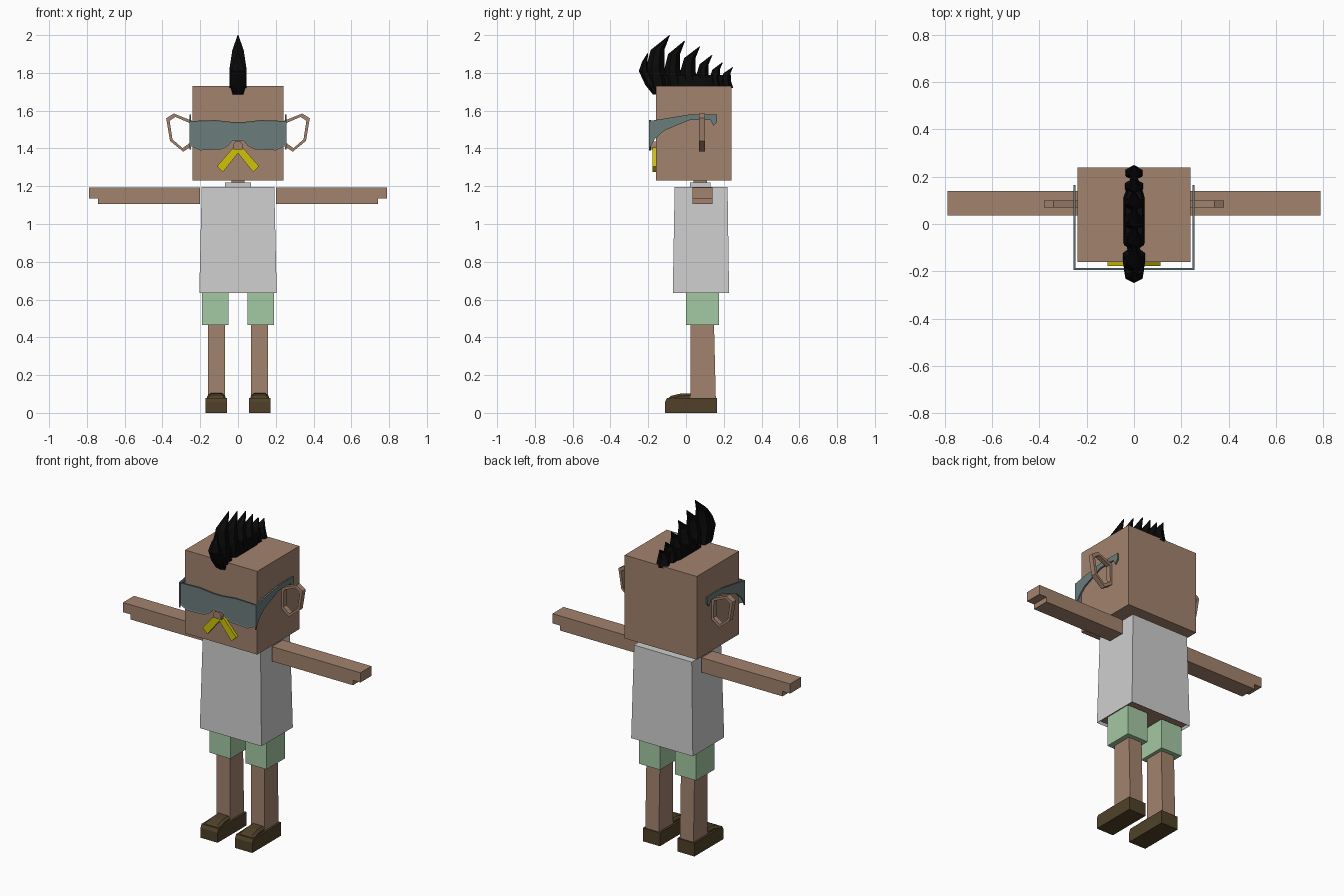
import bpy
import bmesh

cube = bpy.data.objects.get("Cube")
if cube:
    bpy.data.objects.remove(cube, do_unlink=True)


def material(name, color):
    m = bpy.data.materials.new(name)
    m.use_nodes = True
    m.diffuse_color = (*color, 1)
    bsdf = m.node_tree.nodes["Principled BSDF"]
    bsdf.inputs["Base Color"].default_value = (*color, 1)
    bsdf.inputs["Roughness"].default_value = 0.9
    return m


skin = material("skin brown", (0.36, 0.225, 0.155))
cloth = material("shirt grey", (0.62, 0.62, 0.62))
green = material("shorts green", (0.37, 0.58, 0.37))
smoke = material("glasses grey", (0.15, 0.2, 0.2))
leather = material("shoe brown", (0.08, 0.053, 0.022))
yellow = material("moustache yellow", (0.63, 0.54, 0.003))
black = material("hair black", (0.003, 0.003, 0.003))


def finish(name, bm, *mats):
    bmesh.ops.recalc_face_normals(bm, faces=bm.faces)
    mesh = bpy.data.meshes.new(name)
    bm.to_mesh(mesh)
    bm.free()
    for m in mats:
        mesh.materials.append(m)
    obj = bpy.data.objects.new(name, mesh)
    bpy.context.collection.objects.link(obj)
    return obj


def loft(rings, closed=False):
    """Bridge rings of points; cap both ends unless the loop is closed."""
    bm = bmesh.new()
    vs = [[bm.verts.new(p) for p in ring] for ring in rings]
    n = len(vs[0])
    pairs = list(zip(vs, vs[1:])) + ([(vs[-1], vs[0])] if closed else [])
    for a, b in pairs:
        for i in range(n):
            j = (i + 1) % n
            bm.faces.new((a[i], a[j], b[j], b[i]))
    if not closed:
        bm.faces.new(vs[0])
        bm.faces.new(vs[-1])
    return bm


def rect(x0, x1, y0, y1, z):
    return [(x0, y0, z), (x1, y0, z), (x1, y1, z), (x0, y1, z)]


def box(name, x, y, z, mat):
    return finish(name, loft([rect(*x, *y, z[0]), rect(*x, *y, z[1])]), mat)


def along_x(pts, x0, x1):
    return loft([[(x, y, z) for y, z in pts] for x in (x0, x1)])


def along_y(pts, y0, y1):
    return loft([[(x, y, z) for x, z in pts] for y in (y0, y1)])


# Head, neck and collar
box("head", (-0.24, 0.24), (-0.16, 0.24), (1.23, 1.73), skin)
box("neck", (-0.035, 0.035), (0.04, 0.11), (1.18, 1.24), skin)
box("collar", (-0.07, 0.07), (0.02, 0.13), (1.18, 1.22), cloth)

# Shirt with the body showing inside its hem
bm = loft([rect(-0.205, 0.205, -0.07, 0.228, 0.635),
           rect(-0.192, 0.192, -0.06, 0.22, 1.195)])
bmesh.ops.recalc_face_normals(bm, faces=bm.faces)
hem = [f for f in bm.faces if f.normal.z < -0.9]
bmesh.ops.inset_region(bm, faces=hem, thickness=0.01, depth=0)
bmesh.ops.translate(bm, verts=hem[0].verts, vec=(0, 0, 0.015))
hem[0].material_index = 1
finish("shirt", bm, cloth, skin)

# Limbs, shoes, ears, temples and moustache halves on both sides
shoe_side = [(-0.11, 0), (0.165, 0), (0.165, 0.08), (-0.1, 0.08), (-0.11, 0.06)]
toe_rings = [(-0.105, 0.055, 0.065), (-0.08, 0.05, 0.09),
             (-0.03, 0.047, 0.102), (0.025, 0.045, 0.104)]
ear_loop = [(0.24, 1.545), (0.34, 1.585), (0.38, 1.56),
            (0.36, 1.44), (0.29, 1.383), (0.235, 1.42)]
temple = [(-0.195, 1.395), (-0.195, 1.545), (0.02, 1.58), (0.165, 1.58),
          (0.165, 1.54), (0.145, 1.52), (0.13, 1.55), (0.02, 1.55),
          (-0.115, 1.495), (-0.165, 1.45)]
whisker = [(0.0, 1.375), (0.08, 1.275), (0.112, 1.305), (0.02, 1.41), (0.0, 1.41)]

for side, s in (("left", 1), ("right", -1)):
    arm = [(0.2, 1.105), (0.74, 1.105), (0.74, 1.135), (0.79, 1.135),
           (0.79, 1.193), (0.2, 1.193)]
    finish(side + "_arm", along_y([(s * x, z) for x, z in arm], 0.035, 0.14), skin)

    box(side + "_shorts", (s * 0.05, s * 0.19), (0, 0.175), (0.465, 0.645), green)
    finish(side + "_leg", loft([rect(s * 0.07, s * 0.16, 0.025, 0.158, 0.07),
                                rect(s * 0.07, s * 0.16, 0.025, 0.148, 0.48)]), skin)

    finish(side + "_shoe_sole", along_x(shoe_side, s * 0.058, s * 0.172), leather)
    rings = []
    for y, w, z in toe_rings:
        c = s * 0.115
        rings.append([(c - w, y, 0.05), (c + w, y, 0.05), (c + w, y, z - 0.012),
                      (c + w * 0.7, y, z), (c - w * 0.7, y, z), (c - w, y, z - 0.012)])
    finish(side + "_shoe_toe", loft(rings), leather)

    rings = []
    for x, z in ear_loop:
        ix, iz = 0.305 + (x - 0.305) * 0.76, 1.485 + (z - 1.485) * 0.82
        rings.append([(s * x, 0.07, z), (s * x, 0.1, z),
                      (s * ix, 0.1, iz), (s * ix, 0.07, iz)])
    finish(side + "_ear", loft(rings, closed=True), skin)

    finish(side + "_temple", along_x(temple, s * 0.248, s * 0.257), smoke)
    finish(side + "_moustache",
           along_y([(s * x, z) for x, z in whisker], -0.178, -0.155), yellow)

# Wraparound lens plate with a recessed face
half = [(0.03, 1.44), (0.05, 1.415), (0.09, 1.395), (0.2, 1.39), (0.255, 1.415),
        (0.255, 1.545), (0.12, 1.55), (0.03, 1.54)]
outline = half + [(-x, z) for x, z in reversed(half)]
bm = along_y(outline, -0.195, -0.186)
bmesh.ops.recalc_face_normals(bm, faces=bm.faces)
front = [f for f in bm.faces if f.normal.y < -0.9 and len(f.verts) > 4]
bmesh.ops.inset_region(bm, faces=front, thickness=0.008, depth=-0.002)
finish("glasses_lens", bm, smoke)

# Small nose under the bridge
nose = [(-0.025, 1.395), (0.025, 1.395), (0.025, 1.42), (0.014, 1.437),
        (-0.014, 1.437), (-0.025, 1.42)]
finish("nose", along_y(nose, -0.197, -0.155), skin)


# Mohawk: a ridge and a row of spikes swept backwards
def hair_ring(y0, y1, z, w, tilt=0):
    d = (y1 - y0) * 0.3
    return [(0, y0, z), (w, y0 + d, z + tilt), (w, y1 - d, z + tilt),
            (0, y1, z), (-w, y1 - d, z + tilt), (-w, y0 + d, z + tilt)]


spikes = [(-0.205, -0.085, 2.0), (-0.11, -0.005, 1.97), (-0.025, 0.075, 1.94),
          (0.06, 0.14, 1.895), (0.13, 0.195, 1.855), (0.19, 0.25, 1.83)]
for i, (y, tip, top) in enumerate(spikes):
    h = top - 1.72
    w = 0.046 - 0.002 * i
    span = tip - y
    finish("hair_spike_%d" % (i + 1), loft([
        hair_ring(y, y + span * 1.0, 1.72, w),
        hair_ring(y - 0.005, y + span * 0.75, 1.72 + h * 0.4, w * 0.95),
        hair_ring(y + span * 0.15, y + span * 0.75, 1.72 + h * 0.72, w * 0.65),
        hair_ring(tip - 0.004, tip, top, 0.002)]), black)

finish("hair_front_lock", loft([
    hair_ring(-0.175, -0.15, 1.685, 0.028),
    hair_ring(-0.215, -0.15, 1.735, 0.042),
    hair_ring(-0.25, -0.19, 1.81, 0.036),
    hair_ring(-0.232, -0.205, 1.86, 0.02),
    hair_ring(-0.204, -0.2, 1.905, 0.003)]), black)

finish("hair_ridge", loft([
    hair_ring(-0.17, 0.238, 1.72, 0.045),
    hair_ring(-0.2, 0.238, 1.79, 0.035)]), black)
